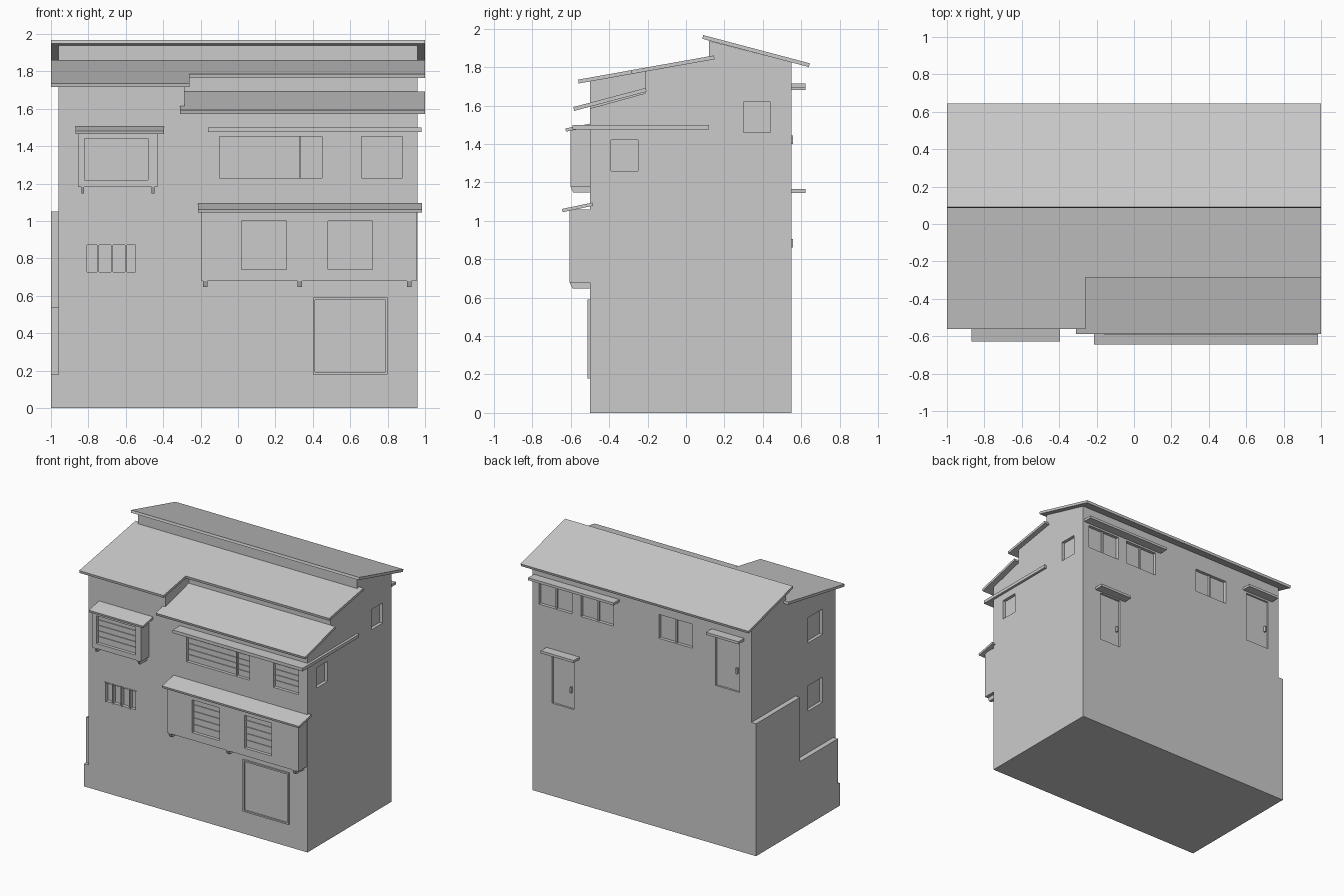
import bpy
import bmesh
from mathutils import Vector

cube = bpy.data.objects.get("Cube")
if cube:
    bpy.data.objects.remove(cube, do_unlink=True)

grey = bpy.data.materials.new("plain_grey")
grey.use_nodes = True
grey.diffuse_color = (0.6, 0.6, 0.6, 1)
grey.node_tree.nodes["Principled BSDF"].inputs["Base Color"].default_value = (0.6, 0.6, 0.6, 1)


def add_prism(bm, x0, x1, profile):
    """Extrude a (y, z) profile along x."""
    face = bm.faces.new([bm.verts.new((x0, y, z)) for y, z in profile])
    ext = bmesh.ops.extrude_face_region(bm, geom=[face])["geom"]
    bmesh.ops.translate(bm, vec=(x1 - x0, 0, 0),
                        verts=[v for v in ext if isinstance(v, bmesh.types.BMVert)])


def add_box(bm, x, y, z):
    add_prism(bm, x[0], x[1], [(y[0], z[0]), (y[1], z[0]), (y[1], z[1]), (y[0], z[1])])


def finish(bm, name):
    bmesh.ops.recalc_face_normals(bm, faces=bm.faces)
    mesh = bpy.data.meshes.new(name)
    bm.to_mesh(mesh)
    bm.free()
    mesh.materials.append(grey)
    ob = bpy.data.objects.new(name, mesh)
    bpy.context.collection.objects.link(ob)
    return ob


def prism(name, x0, x1, profile):
    bm = bmesh.new()
    add_prism(bm, x0, x1, profile)
    return finish(bm, name)


def boxes(name, *items):
    bm = bmesh.new()
    for item in items:
        add_box(bm, *item)
    return finish(bm, name)


def slab(name, x0, x1, a, b, t=0.02):
    """Sloping roof board whose top edge runs from a (front) to b (back)."""
    a, b = Vector(a), Vector(b)
    d = (b - a).normalized()
    n = Vector((d.y, -d.x)) * t
    return prism(name, x0, x1, [a, b, b + n, a + n])


def cut(target, cutter):
    cutter.hide_render = True
    mod = target.modifiers.new("cut", "BOOLEAN")
    mod.operation = "DIFFERENCE"
    mod.solver = "EXACT"
    mod.object = cutter
    bpy.context.view_layer.objects.active = target
    bpy.ops.object.modifier_apply(modifier=mod.name)
    bpy.data.objects.remove(cutter, do_unlink=True)


FRONT, BACK, SIDE, DEPTH = -0.5, 0.55, 0.96, 0.025


def front_recess(x, z, y=FRONT):
    return (x, (y - 0.1, y + DEPTH), z)


def back_recess(x, z, depth=DEPTH):
    return (x, (BACK - depth, BACK + 0.1), z)


def slats(name, x, z, y=FRONT, count=5):
    """Thin horizontal louvre boards inside a front recess."""
    step = (z[1] - z[0]) / count
    boxes(name, *[(x, (y + 0.019, y + DEPTH + 0.002),
                   (z[0] + i * step, z[0] + i * step + 0.006)) for i in range(1, count)])


# Main house body with the set-back upper right front
body = prism("house_body", -SIDE, SIDE,
             [(FRONT, 0), (BACK, 0), (BACK, 1.825), (0.12, 1.937), (0.12, 1.84), (FRONT, 1.729)])
cut(body, prism("setback_cutter", -0.285, 1.2,
                [(-0.21, 1.665), (-0.7, 1.53), (-0.7, 1.95), (-0.21, 1.95)]))

# Window and door openings
upper_front = [((-0.10, 0.45), (1.23, 1.45)), ((0.66, 0.88), (1.23, 1.45))]
low_window = ((-0.82, -0.535), (0.72, 0.88))
back_windows = [((0.615, 0.905), (1.49, 1.68)), ((0.25, 0.535), (1.49, 1.68)),
                ((-0.44, -0.147), (1.50, 1.69))]
doors = [((0.60, 0.79), (0.735, 1.135)), ((-0.855, -0.645), (1.26, 1.665))]
right_side = [((0.30, 0.44), (1.46, 1.62)), ((-0.39, -0.25), (1.26, 1.42))]
left_side = [((-0.34, -0.16), (1.41, 1.61)), ((-0.34, -0.16), (0.87, 1.07))]
openings = [front_recess(*w) for w in upper_front + [low_window]]
openings += [back_recess(*w) for w in back_windows]
openings += [back_recess(*d, 0.015) for d in doors]
openings += [((SIDE - DEPTH, 1.1), y, z) for y, z in right_side]
openings += [((-1.1, DEPTH - SIDE), y, z) for y, z in left_side]
cut(body, boxes("opening_cutter", *openings))

# Stepped thickening of the left-hand screen side wall
boxes("side_wall_step",
      ((-1, -SIDE), (FRONT, 0), (0, 0.18)),
      ((-1, -SIDE), (FRONT + 0.025, 0), (0.18, 0.54)),
      ((-1, -SIDE), (0, BACK), (0, 1.05)))

# Roofs
slab("back_roof", -1, 1, (0.09, 1.967), (0.645, 1.82))
slab("front_roof_long", -1, -0.26, (-0.562, 1.735), (0.145, 1.861))
slab("front_roof_short", -0.26, 1, (-0.285, 1.7845), (0.145, 1.861))
slab("lower_roof", -0.31, 1, (-0.587, 1.592), (-0.21, 1.692))
boxes("wraparound_ledge", ((-0.16, 0.98), (-0.59, 0.12), (1.475, 1.5)))


# Bay windows with little roofs and brackets
def bay(name, x, z, front, roof_x, roof_a, roof_b, windows, brackets, w):
    ob = boxes(name, (x, (front, FRONT + 0.01), z))
    cut(ob, boxes("bay_cutter", *[front_recess(wx, wz, front) for wx, wz in windows]))
    for i, (wx, wz) in enumerate(windows):
        slats(f"{name}_slats_{i + 1}", wx, wz, front)
    slab(name + "_roof", *roof_x, roof_a, roof_b, 0.017)
    low = z[0] - 0.033
    for i, bx in enumerate(brackets):
        prism(f"{name}_bracket_{i + 1}", bx - w / 2, bx + w / 2,
              [(front, z[0]), (front + 0.015, low), (FRONT, low), (FRONT, z[0])])


bay("upper_bay", (-0.855, -0.43), (1.18, 1.475), -0.602, (-0.87, -0.395),
    (-0.628, 1.481), (FRONT, 1.506), [((-0.82, -0.48), (1.22, 1.44))], (-0.83, -0.455), 0.015)
bay("lower_bay", (-0.195, 0.955), (0.68, 1.06), -0.606, (-0.215, 0.985),
    (-0.645, 1.062), (-0.487, 1.095),
    [((0.02, 0.26), (0.74, 1.0)), ((0.48, 0.72), (0.74, 1.0))], (-0.175, 0.33, 0.915), 0.025)

# Louvres and divider of the upper front windows
for i, (wx, wz) in enumerate(upper_front):
    slats(f"upper_window_slats_{i + 1}", wx, wz)
boxes("upper_window_divider", ((0.325, 0.335), (-0.49, -0.47), (1.23, 1.45)))

# Low front window: frame rails and upright bars
(lx0, lx1), (lz0, lz1) = low_window
bar_xs = [lx0, -0.755, -0.68, -0.605, lx1 - 0.012]
boxes("low_window_bars", *[((bx, bx + 0.012), (-0.504, -0.47), low_window[1]) for bx in bar_xs])
boxes("low_window_rails", *[((lx0, lx1), (-0.502, -0.47), (rz, rz + 0.008))
                            for rz in (lz0, lz1 - 0.008)])

# Framed panel at the lower right of the front
frame_y = (-0.512, -0.495)
boxes("panel_frame",
      ((0.40, 0.412), frame_y, (0.18, 0.59)), ((0.788, 0.80), frame_y, (0.18, 0.59)),
      ((0.412, 0.788), frame_y, (0.18, 0.192)), ((0.412, 0.788), frame_y, (0.578, 0.59)))

# Back window dividers, door handles and awnings
boxes("back_window_dividers", *[((sum(x) / 2 - 0.006, sum(x) / 2 + 0.006), (0.52, 0.54), z)
                                for x, z in back_windows])
boxes("door_handles", *[((x[0] + 0.02, x[0] + 0.032), (0.53, 0.556), (h, h + 0.045))
                        for (x, z), h in zip(doors, (0.86, 1.40))])
for name, x, z in (("window_awning", (0.20, 0.95), 1.695),
                   ("upper_door_awning", (-0.895, -0.61), 1.68),
                   ("lower_door_awning", (0.55, 0.84), 1.145)):
    boxes(name, (x, (BACK - 0.01, 0.622), (z, z + 0.02)))
